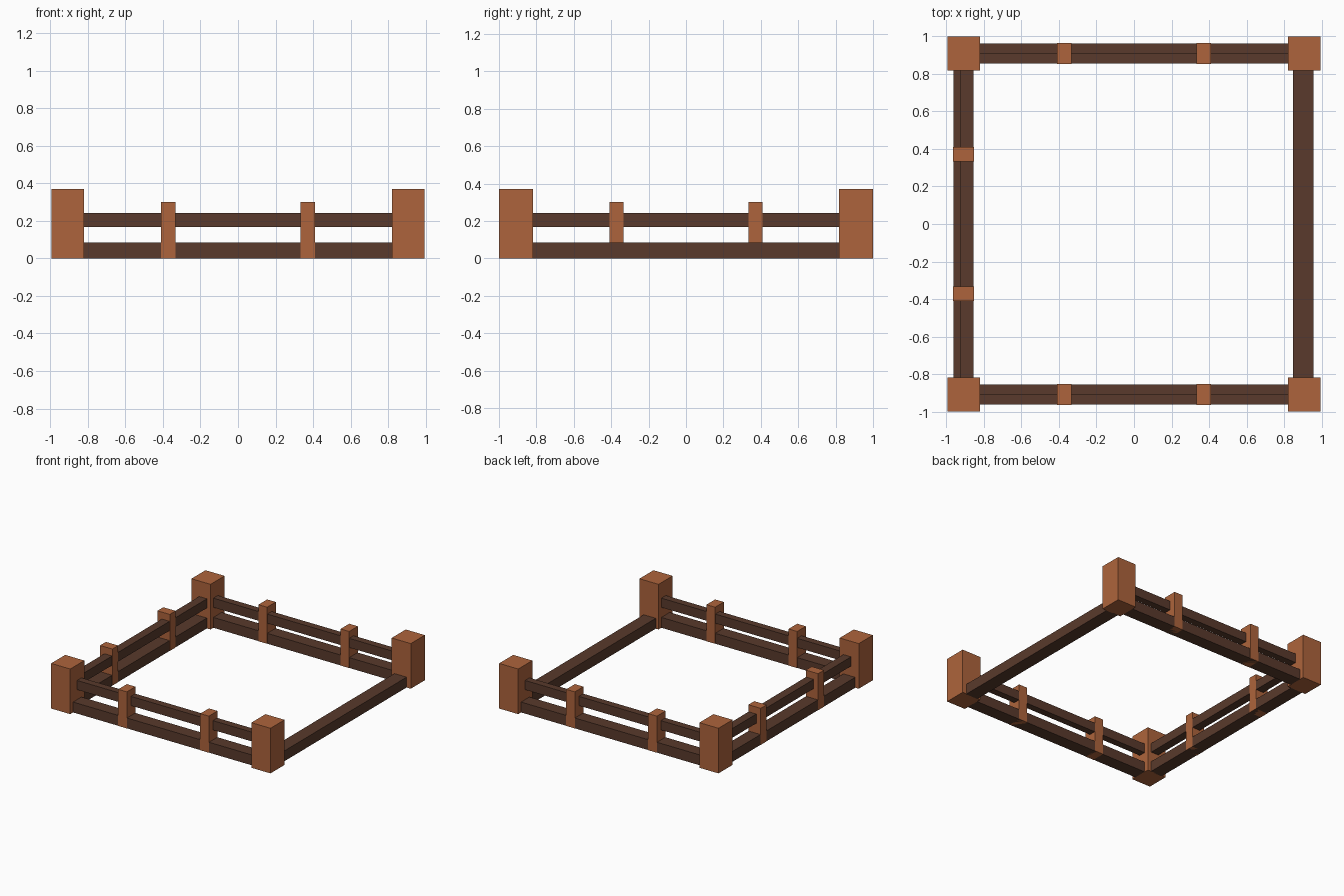
import bpy
import bmesh

if "Cube" in bpy.data.objects:
    bpy.data.objects.remove(bpy.data.objects["Cube"])


def material(name, color):
    m = bpy.data.materials.new(name)
    m.diffuse_color = color
    m.use_nodes = True
    m.node_tree.nodes["Principled BSDF"].inputs["Base Color"].default_value = m.diffuse_color
    return m


light_wood = material("light_wood", (0.42, 0.127, 0.045, 1))
dark_wood = material("dark_wood", (0.10, 0.042, 0.025, 1))


def box(name, x, y, z, mat):
    """Box from (min, max) ranges on each axis."""
    bm = bmesh.new()
    bmesh.ops.create_cube(bm, size=1)
    for v in bm.verts:
        v.co = [r[0] if c < 0 else r[1] for c, r in zip(v.co, (x, y, z))]
    me = bpy.data.meshes.new(name)
    bm.to_mesh(me)
    bm.free()
    me.materials.append(mat)
    ob = bpy.data.objects.new(name, me)
    bpy.context.collection.objects.link(ob)
    return ob


def span(a, b, s):
    """Range mirrored by sign s, kept in ascending order."""
    return tuple(sorted((a * s, b * s)))


LOW, HIGH = (0, 0.085), (0.167, 0.243)
RUN = (-0.825, 0.825)
PROUD = 0.002  # small posts stand just clear of the rails
MID = 0.372

# Four corner posts
for sx in (-1, 1):
    for sy in (-1, 1):
        box("corner_post", span(0.822, 0.995, sx), span(0.818, 1.0, sy),
            (0, 0.37), light_wood)

# Front and back fences: low rail, inset top rail, two small posts
for name, s in (("front", -1), ("back", 1)):
    box(name + "_low_rail", RUN, span(0.855, 0.963, s), LOW, dark_wood)
    box(name + "_top_rail", RUN, span(0.855, 0.912, s), HIGH, dark_wood)
    for c in (-MID, MID):
        box(name + "_small_post", (c - 0.039, c + 0.039),
            span(0.855 - PROUD, 0.963 + PROUD, s), (0, 0.3), light_wood)

# Left fence
box("left_low_rail", (-0.963, -0.855), RUN, LOW, dark_wood)
box("left_top_rail", (-0.925, -0.855), RUN, HIGH, dark_wood)
for c in (-MID, MID):
    box("left_small_post", (-0.963 - PROUD, -0.855 + PROUD),
        (c - 0.038, c + 0.038), (0, 0.3), light_wood)

# Open right side: low rail only
box("right_low_rail", (0.847, 0.957), RUN, LOW, dark_wood)
